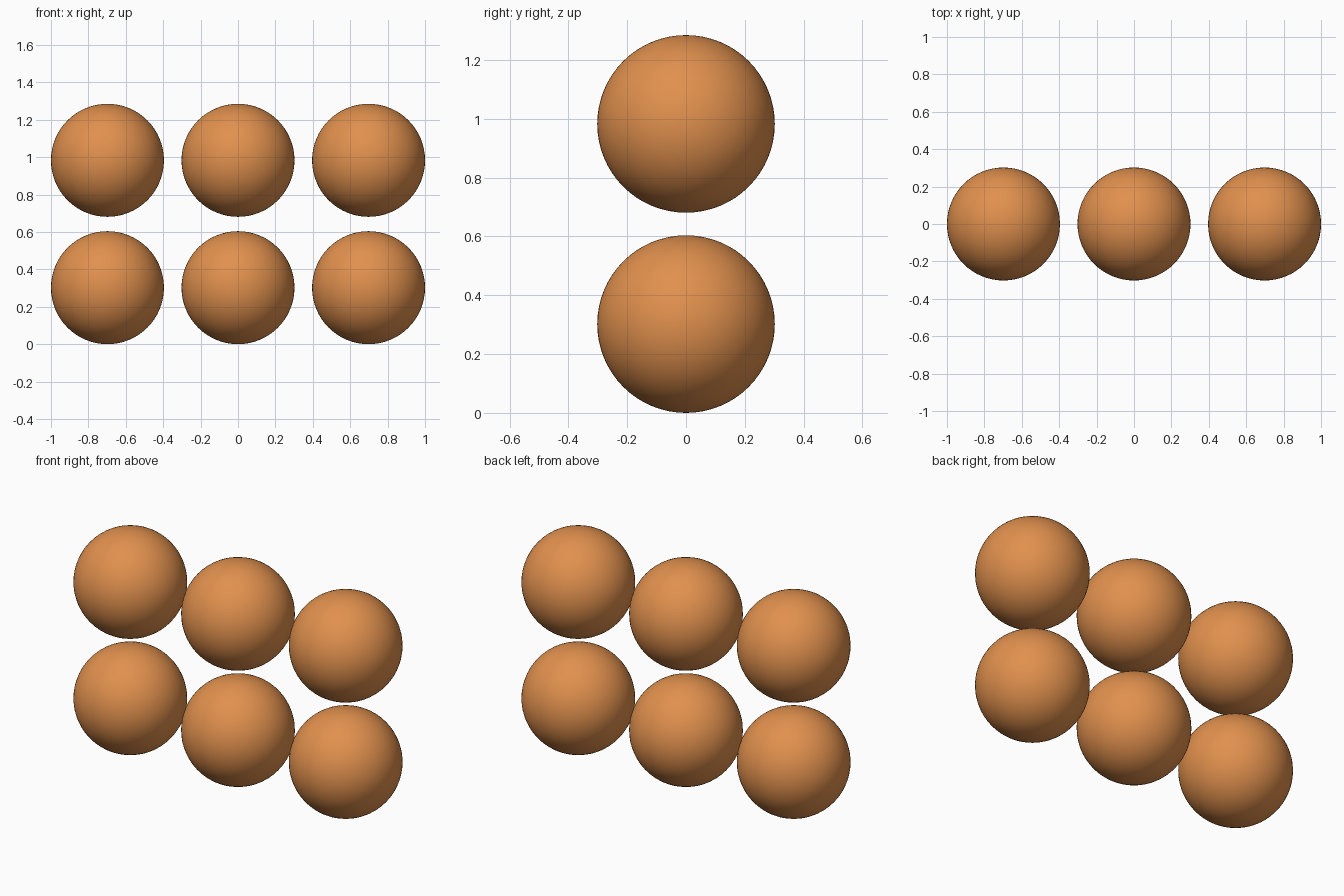
import bpy

cube = bpy.data.objects.get("Cube")
if cube:
    bpy.data.objects.remove(cube, do_unlink=True)

RADIUS = 0.302
SPACING_X = 0.698
ROWS = {"lower": RADIUS, "upper": 0.983}
COLUMNS = {"right": -SPACING_X, "middle": 0, "left": SPACING_X}

# Warm orange shared by every ball
orange = bpy.data.materials.new("warm_orange")
orange.use_nodes = True
colour = (0.75, 0.28, 0.075, 1)
orange.diffuse_color = colour
orange.node_tree.nodes["Principled BSDF"].inputs["Base Color"].default_value = colour


def add_ball(name, x, z):
    bpy.ops.mesh.primitive_uv_sphere_add(
        segments=64, ring_count=32, radius=RADIUS, location=(x, 0, z))
    ball = bpy.context.object
    ball.name = name
    ball.data.materials.append(orange)
    bpy.ops.object.shade_smooth()


# Two rows of three separate balls
for row, z in ROWS.items():
    for column, x in COLUMNS.items():
        add_ball(f"{row}_{column}_ball", x, z)
